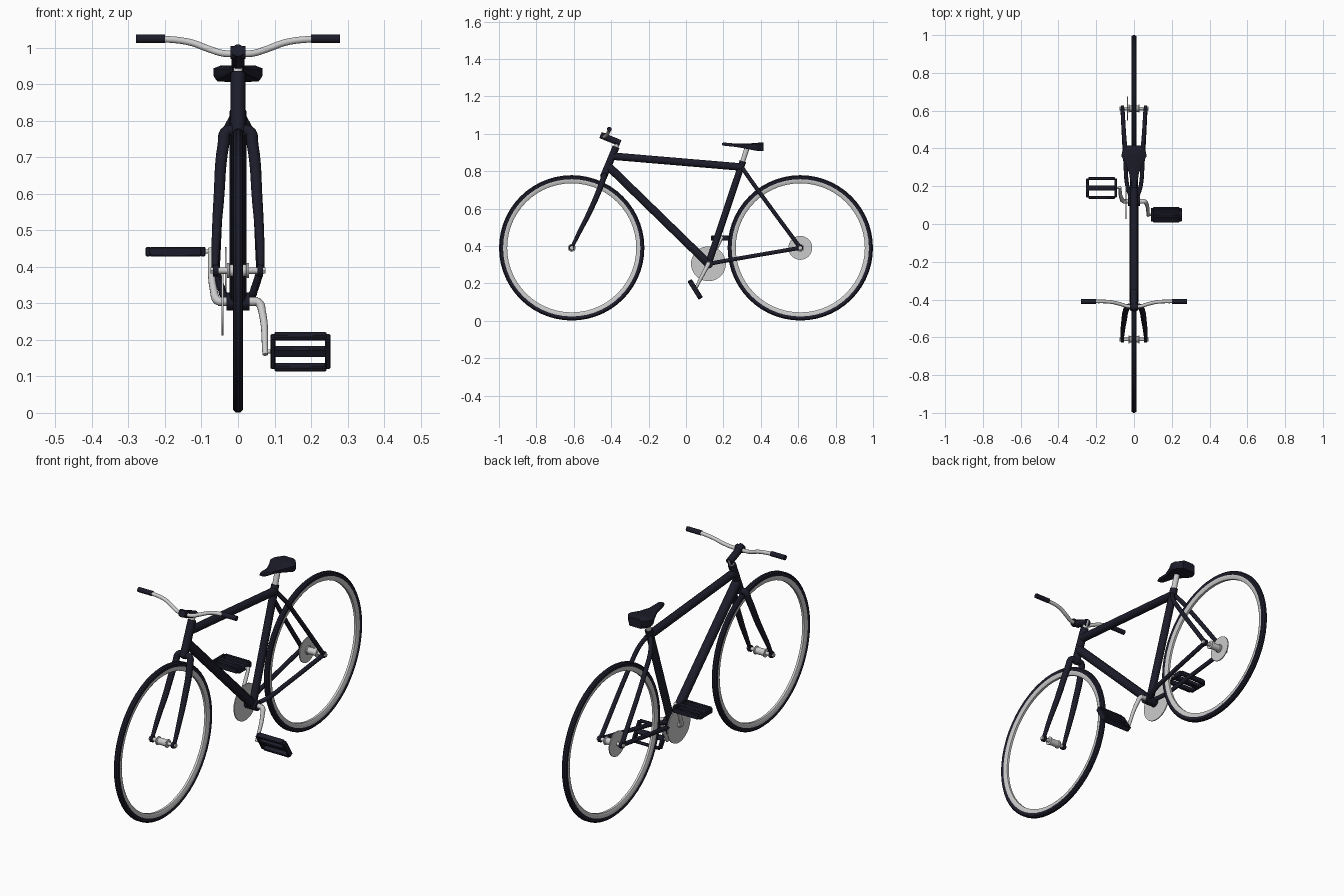
import bpy, bmesh, math
from mathutils import Matrix, Vector

if "Cube" in bpy.data.objects:
    bpy.data.objects.remove(bpy.data.objects["Cube"])

dark = bpy.data.materials.new("dark_paint")
dark.diffuse_color = (0.012, 0.012, 0.024, 1)
dark.use_nodes = True
dark.node_tree.nodes["Principled BSDF"].inputs["Base Color"].default_value = dark.diffuse_color


def finish(ob, mat):
    if mat:
        ob.data.materials.append(mat)
    bpy.ops.object.select_all(action='DESELECT')
    bpy.context.view_layer.objects.active = ob
    ob.select_set(True)
    if ob.type == 'CURVE':
        bpy.ops.object.convert(target='MESH')
    bpy.ops.object.shade_smooth_by_angle(angle=math.radians(40))


def from_bmesh(name, bm, mat):
    bmesh.ops.remove_doubles(bm, verts=bm.verts, dist=1e-5)
    bmesh.ops.recalc_face_normals(bm, faces=bm.faces)
    me = bpy.data.meshes.new(name)
    bm.to_mesh(me)
    bm.free()
    ob = bpy.data.objects.new(name, me)
    bpy.context.collection.objects.link(ob)
    finish(ob, mat)
    return ob


def tube(name, pts, radii, mat=None, curved=False):
    """Round tube through points, one radius per point."""
    if isinstance(radii, float):
        radii = [radii] * len(pts)
    cu = bpy.data.curves.new(name, 'CURVE')
    cu.dimensions = '3D'
    cu.bevel_depth = 1.0
    cu.bevel_resolution = 3
    cu.resolution_u = 6
    cu.use_fill_caps = True
    sp = cu.splines.new('BEZIER')
    sp.bezier_points.add(len(pts) - 1)
    for bp, p, r in zip(sp.bezier_points, pts, radii):
        bp.co, bp.radius = p, r
        bp.handle_left_type = bp.handle_right_type = 'AUTO' if curved else 'VECTOR'
    ob = bpy.data.objects.new(name, cu)
    bpy.context.collection.objects.link(ob)
    finish(ob, mat)


def lathe(name, profile, y, z, mat=None, n=24, closed=False):
    """Revolve (x, radius) points around the sideways axis at y, z."""
    bm = bmesh.new()
    rings = [[bm.verts.new((x, y + r * math.cos(a), z + r * math.sin(a)))
              for x, r in profile]
             for a in (2 * math.pi * i / n for i in range(n))]
    m = len(profile)
    for i in range(n):
        a, b = rings[i], rings[(i + 1) % n]
        for j in range(m if closed else m - 1):
            k = (j + 1) % m
            bm.faces.new((a[j], a[k], b[k], b[j]))
    from_bmesh(name, bm, mat)


def disc(name, x0, x1, r, y, z, mat=None, n=24):
    lathe(name, [(x0, 0), (x0, r), (x1, r), (x1, 0)], y, z, mat, n)


AZ = 0.39            # axle height
BB = (0.12, 0.305)   # bottom bracket

# wheels: tyre, rim, hub
tyre = [(-0.009, 0.364), (-0.014, 0.372), (-0.013, 0.382), (-0.006, 0.3885),
        (0.006, 0.3885), (0.013, 0.382), (0.014, 0.372), (0.009, 0.364)]
rim = [(-0.011, 0.367), (-0.011, 0.353), (-0.006, 0.345),
       (0.006, 0.345), (0.011, 0.353), (0.011, 0.367)]
hub = [(0.055, 0), (0.055, 0.009), (0.03, 0.009), (0.03, 0.021), (0.025, 0.021), (0.022, 0.017)]
hub = hub + [(-x, r) for x, r in reversed(hub)]
for tag, y in (("front", -0.611), ("rear", 0.611)):
    lathe(tag + "_tyre", tyre, y, AZ, dark, 56, True)
    lathe(tag + "_rim", rim, y, AZ, None, 56, True)
    lathe(tag + "_hub", hub, y, AZ)
    for s in (1, -1):
        disc(tag + "_dropout", s * 0.054, s * 0.068, 0.016, y, AZ, dark, 12)
        disc(tag + "_axle_nut", s * 0.068, s * 0.076, 0.010, y, AZ, None, 6)
disc("rear_sprocket", -0.036, -0.031, 0.064, 0.611, AZ, None, 32)

# main frame tubes
tube("head_tube", [(0, -0.443, 0.765), (0, -0.374, 0.93)], 0.02, dark)
tube("top_tube", [(0, -0.39, 0.88), (0, 0.297, 0.822)], 0.021, dark)
tube("down_tube", [(0, -0.415, 0.826), (0, *BB)], 0.023, dark)
tube("seat_tube", [(0, *BB), (0, 0.304, 0.853)], 0.019, dark)
disc("bottom_bracket", -0.032, 0.032, 0.025, *BB, dark)

# fork legs and rear stays, mirrored
for s in (1, -1):
    tube("fork_leg", [(0, -0.437, 0.768), (s * 0.03, -0.438, 0.772), (s * 0.04, -0.45, 0.735),
                      (s * 0.053, -0.516, 0.58), (s * 0.060, -0.568, 0.478), (s * 0.063, -0.611, AZ)],
         [0.016, 0.016, 0.016, 0.0145, 0.012, 0.009], dark, True)
    tube("seat_stay", [(s * 0.01, 0.303, 0.815), (s * 0.034, 0.337, 0.765),
                       (s * 0.045, 0.40, 0.677), (s * 0.061, 0.611, AZ)], 0.011, dark, True)
    tube("chain_stay", [(s * 0.012, 0.13, 0.306), (s * 0.035, 0.2, 0.319),
                        (s * 0.045, 0.32, 0.34), (s * 0.061, 0.611, AZ)], 0.011, dark, True)

# steerer, stem and handlebar
tube("steerer", [(0, -0.38, 0.915), (0, -0.358, 0.966)], 0.013)
tube("stem", [(0, -0.457, 0.993), (0, -0.352, 0.95)], 0.018, dark)
disc("stem_clamp", -0.02, 0.02, 0.018, -0.44, 0.987, dark)
half = [(0.27, -0.41, 1.025), (0.2, -0.41, 1.024), (0.13, -0.412, 1.015),
        (0.08, -0.422, 0.997), (0.04, -0.434, 0.985)]
tube("handlebar", half + [(0, -0.438, 0.984)] + [(-x, y, z) for x, y, z in reversed(half)],
     0.0095, None, True)
for s in (1, -1):
    tube("grip", [(s * 0.2, -0.41, 1.025), (s * 0.28, -0.41, 1.025)], 0.0125, dark)

# seat post and saddle (lofted sections: y, half width, top, bottom)
tube("seat_post", [(0, 0.296, 0.83), (0, 0.33, 0.935)], 0.014)
bm = bmesh.new()
prev = None
for y, w, t, b in ((0.192, 0.011, 0.951, 0.939), (0.205, 0.016, 0.953, 0.936), (0.27, 0.026, 0.947, 0.929),
                   (0.32, 0.046, 0.947, 0.92), (0.36, 0.067, 0.950, 0.912),
                   (0.385, 0.062, 0.952, 0.908), (0.415, 0.036, 0.952, 0.907)):
    ring = [bm.verts.new(p) for p in ((-w * .9, y, b), (-w, y, b + (t - b) * .3), (-w, y, t - .006), (-w * .75, y, t),
            (w * .75, y, t), (w, y, t - .006), (w, y, b + (t - b) * .3), (w * .9, y, b))]
    if prev:
        for i in range(8):
            j = (i + 1) % 8
            bm.faces.new((prev[i], prev[j], ring[j], ring[i]))
    else:
        bm.faces.new(ring)
    prev = ring
bm.faces.new(prev)
from_bmesh("saddle", bm, dark)

# chainring, cranks and pedals
disc("chainring", -0.045, -0.040, 0.093, *BB, None, 40)
disc("crank_axle", -0.055, 0.055, 0.012, *BB)
for s, angle in ((1, -58), (-1, 0)):
    py, pz = BB[0] - s * 0.071, BB[1] - s * 0.137

    def along(x, f):
        return (s * x, BB[0] + (py - BB[0]) * f, BB[1] + (pz - BB[1]) * f)
    tube("crank", [along(0.04, 0), along(0.056, 0.02), along(0.066, 0.2), along(0.075, 1.06)],
         [0.012, 0.012, 0.0105, 0.008], None, True)
    tube("pedal_axle", [along(0.07, 1), along(0.11, 1)], 0.006)
    # pedal: three bars with slots between and two end plates
    bm = bmesh.new()
    place = Matrix.Translation((s * 0.171, py, pz)) @ Matrix.Rotation(math.radians(angle), 4, 'X')
    for cx, cy, sx, sy, sz in ((0, 0.05, 0.142, 0.015, 0.026), (0, -0.05, 0.142, 0.015, 0.026),
                               (0, 0, 0.145, 0.026, 0.022),
                               (0.075, 0, 0.014, 0.1, 0.026), (-0.075, 0, 0.014, 0.1, 0.026)):
        bmesh.ops.create_cube(bm, size=1, matrix=place @ Matrix.Translation((cx, cy, 0))
                              @ Matrix.Diagonal((sx, sy, sz, 1)))
    bmesh.ops.bevel(bm, geom=bm.edges[:], offset=0.003, segments=1, affect='EDGES')
    from_bmesh("pedal", bm, dark)
